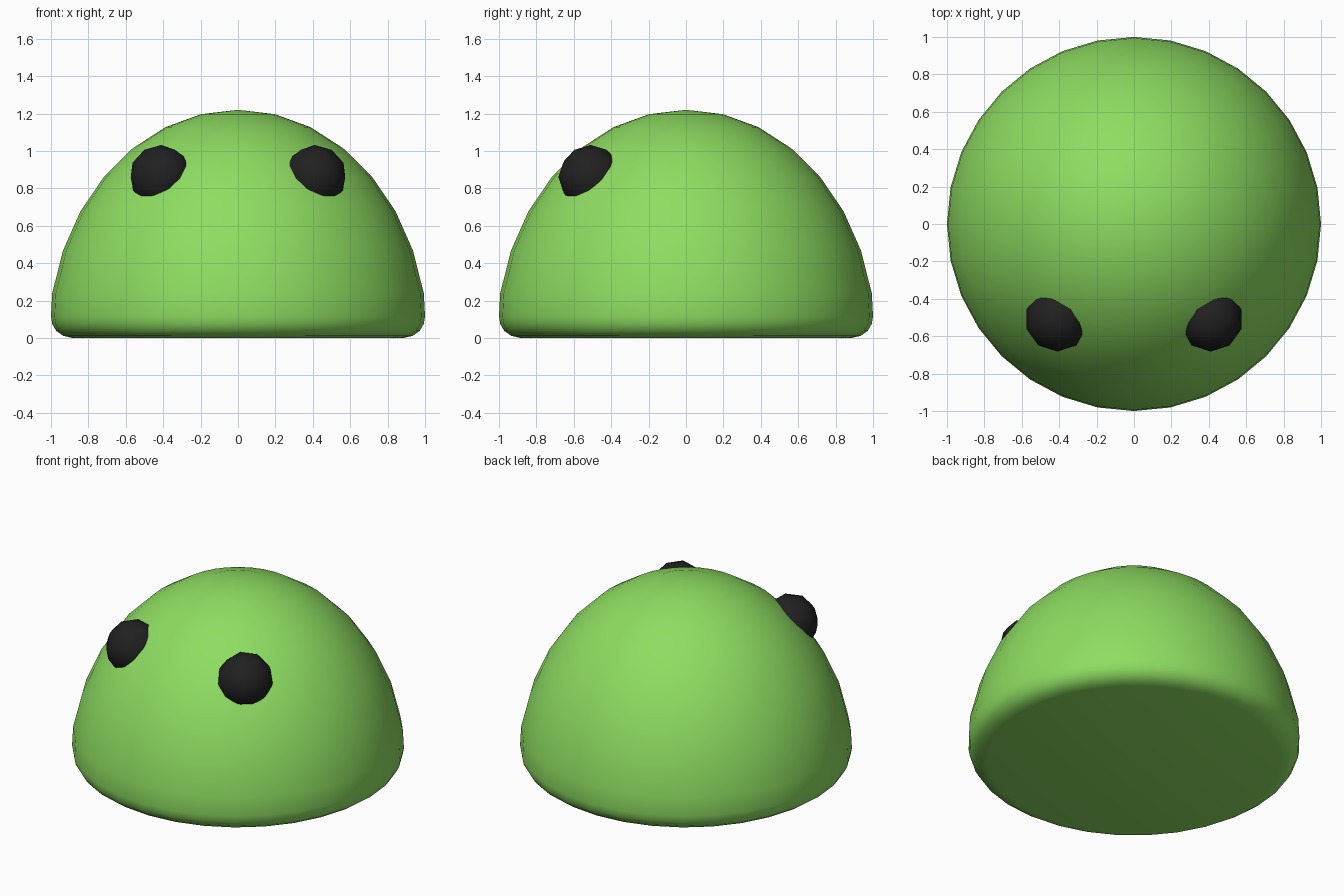
import bpy, bmesh
from math import sin, cos, pi
from mathutils import Vector

if "Cube" in bpy.data.objects:
    bpy.data.objects.remove(bpy.data.objects["Cube"])


def material(name, rgb):
    m = bpy.data.materials.new(name)
    m.diffuse_color = (*rgb, 1)
    m.use_nodes = True
    m.node_tree.nodes["Principled BSDF"].inputs["Base Color"].default_value = m.diffuse_color
    return m


def add_object(name, bm, mat):
    bmesh.ops.recalc_face_normals(bm, faces=bm.faces)
    for f in bm.faces:
        f.smooth = True
    me = bpy.data.meshes.new(name)
    bm.to_mesh(me)
    bm.free()
    me.materials.append(mat)
    ob = bpy.data.objects.new(name, me)
    bpy.context.collection.objects.link(ob)
    return ob


green = material("green", (0.27, 0.72, 0.12))
black = material("black", (0.015, 0.015, 0.015))

# Dome body: half ellipsoid profile with a rounded lower rim, revolved in 32 steps
SEG, R, H = 32, 1.013, 1.22
profile = [(R * sin(k * pi / 16), H * cos(k * pi / 16)) for k in range(1, 8)]
profile += [(1.0, 0.115), (0.993, 0.075), (0.972, 0.038), (0.935, 0.012), (0.885, 0.0)]
bm = bmesh.new()
rings = [[bm.verts.new((r * cos(2 * pi * i / SEG), r * sin(2 * pi * i / SEG), z))
          for i in range(SEG)] for r, z in profile]
top = bm.verts.new((0, 0, H))
for i in range(SEG):
    j = (i + 1) % SEG
    bm.faces.new((top, rings[0][i], rings[0][j]))
    for a, b in zip(rings, rings[1:]):
        bm.faces.new((a[i], b[i], b[j], a[j]))
bm.faces.new(rings[-1])
add_object("body", bm, green)

# Eyes: low-poly balls partly sunk into the dome, mirrored in x
for side, name in ((-1, "eye_left"), (1, "eye_right")):
    bm = bmesh.new()
    bmesh.ops.create_icosphere(bm, subdivisions=2, radius=0.172)
    for v in bm.verts:
        v.co += Vector((0.41, -0.51, 0.86))
        v.co.x *= side
    add_object(name, bm, black)
